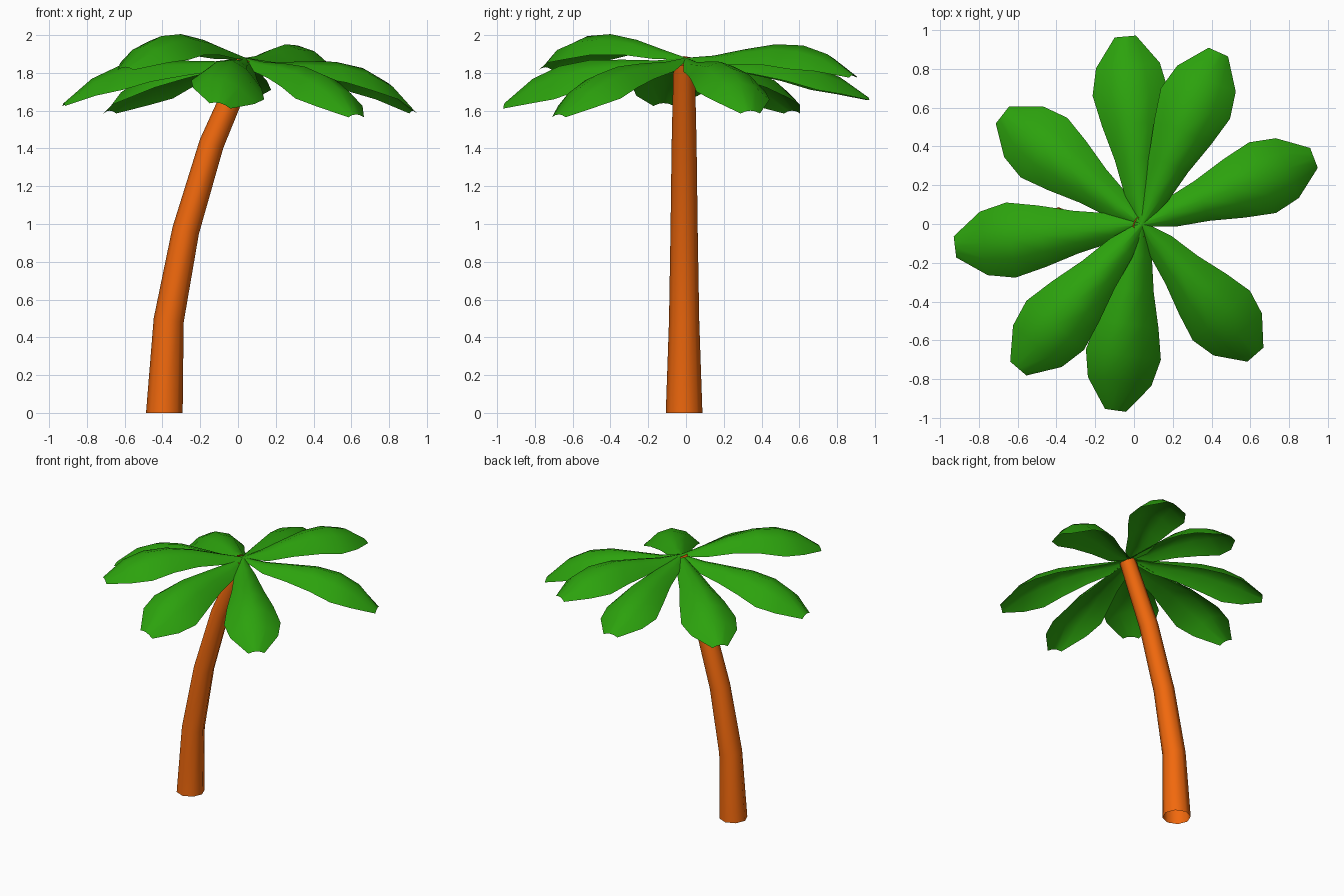
import bpy, bmesh, math
from mathutils import Vector

if "Cube" in bpy.data.objects:
    bpy.data.objects.remove(bpy.data.objects["Cube"])


def material(name, rgb):
    mat = bpy.data.materials.new(name)
    mat.diffuse_color = (*rgb, 1)
    mat.use_nodes = True
    mat.node_tree.nodes["Principled BSDF"].inputs["Base Color"].default_value = mat.diffuse_color
    return mat


def make_object(name, rows, mat, closed, angle):
    """Skin a list of vertex rows into one surface."""
    bm = bmesh.new()
    grid = [[bm.verts.new(p) for p in row] for row in rows]
    n = len(grid[0])
    for a, b in zip(grid, grid[1:]):
        for i in range(n if closed else n - 1):
            j = (i + 1) % n
            bm.faces.new((a[i], a[j], b[j], b[i]))
    mesh = bpy.data.meshes.new(name)
    bm.to_mesh(mesh)
    bm.free()
    mesh.materials.append(mat)
    ob = bpy.data.objects.new(name, mesh)
    bpy.context.collection.objects.link(ob)
    bpy.ops.object.select_all(action='DESELECT')
    ob.select_set(True)
    bpy.context.view_layer.objects.active = ob
    bpy.ops.object.shade_smooth_by_angle(angle=math.radians(angle))
    return ob


bark = material("bark", (0.88, 0.14, 0.004))
green = material("leaf_green", (0.025, 0.36, 0.004))

# Curved, tapering open trunk: x, z, radius, lean in degrees
RINGS = [(-0.39, 0.0, 0.097, 0), (-0.367, 0.49, 0.08, 8), (-0.277, 0.965, 0.072, 14),
         (-0.14, 1.425, 0.066, 21), (0.05, 1.865, 0.056, 25)]
rows = []
for x, z, r, lean in RINGS:
    lean = math.radians(lean)
    side = Vector((math.cos(lean), 0, -math.sin(lean)))
    angles = [math.tau * i / 8 for i in range(8)]
    rows.append([Vector((x, -0.01, z)) + side * r * math.cos(a) + Vector((0, r * math.sin(a), 0))
                 for a in angles])
make_object("trunk", rows, bark, True, 50)

# Leaf outline: distance along the leaf, half width, drop of the edges
OUTLINE = [(0, 0.015, 0.01), (0.16, 0.075, 0.05), (0.34, 0.11, 0.08), (0.52, 0.16, 0.11),
           (0.68, 0.195, 0.125), (0.82, 0.165, 0.09), (0.97, 0.055, 0.015)]
# Leaves: heading, length scale, ridge heights at three stations, roll
STATIONS = (0, 0.34, 0.68, 0.97)
BASE_Z = 1.88
LEAVES = [(21, 0.98, 1.86, 1.825, 1.60, 0), (66, 1.0, 1.925, 1.945, 1.79, 0),
          (95, 1.0, 1.875, 1.835, 1.67, 0), (142, 0.94, 1.85, 1.79, 1.60, 0),
          (187, 1.0, 1.865, 1.835, 1.64, 0), (229.5, 1.01, 1.975, 1.995, 1.83, 0),
          (262, 1.0, 1.87, 1.835, 1.64, -0.05), (-49, 0.92, 1.85, 1.79, 1.58, 0)]


def ridge(t, heights):
    """Cubic curve through the ridge heights."""
    z = 0
    for i, ti in enumerate(STATIONS):
        f = heights[i]
        for j, tj in enumerate(STATIONS):
            if i != j:
                f *= (t - tj) / (ti - tj)
        z += f
    return z


for k, (heading, scale, za, zb, zc, roll) in enumerate(LEAVES):
    h = math.radians(heading)
    along = Vector((math.cos(h), math.sin(h), 0))
    across = Vector((-math.sin(h), math.cos(h), 0))
    rows = []
    for t, w, drop in OUTLINE:
        row = []
        for s in (1, 0.5, 0, -0.5, -1):
            p = Vector((0.04, 0, 0)) + along * t * scale + across * s * w
            p.z = ridge(t, (BASE_Z, za, zb, zc)) + roll * s * w / 0.195 - drop * s * s
            row.append(p)
        rows.append(row)
    leaf = make_object(f"leaf_{k + 1}", rows, green, False, 60)
    if leaf.data.polygons[8].normal.z < 0:
        leaf.data.flip_normals()
